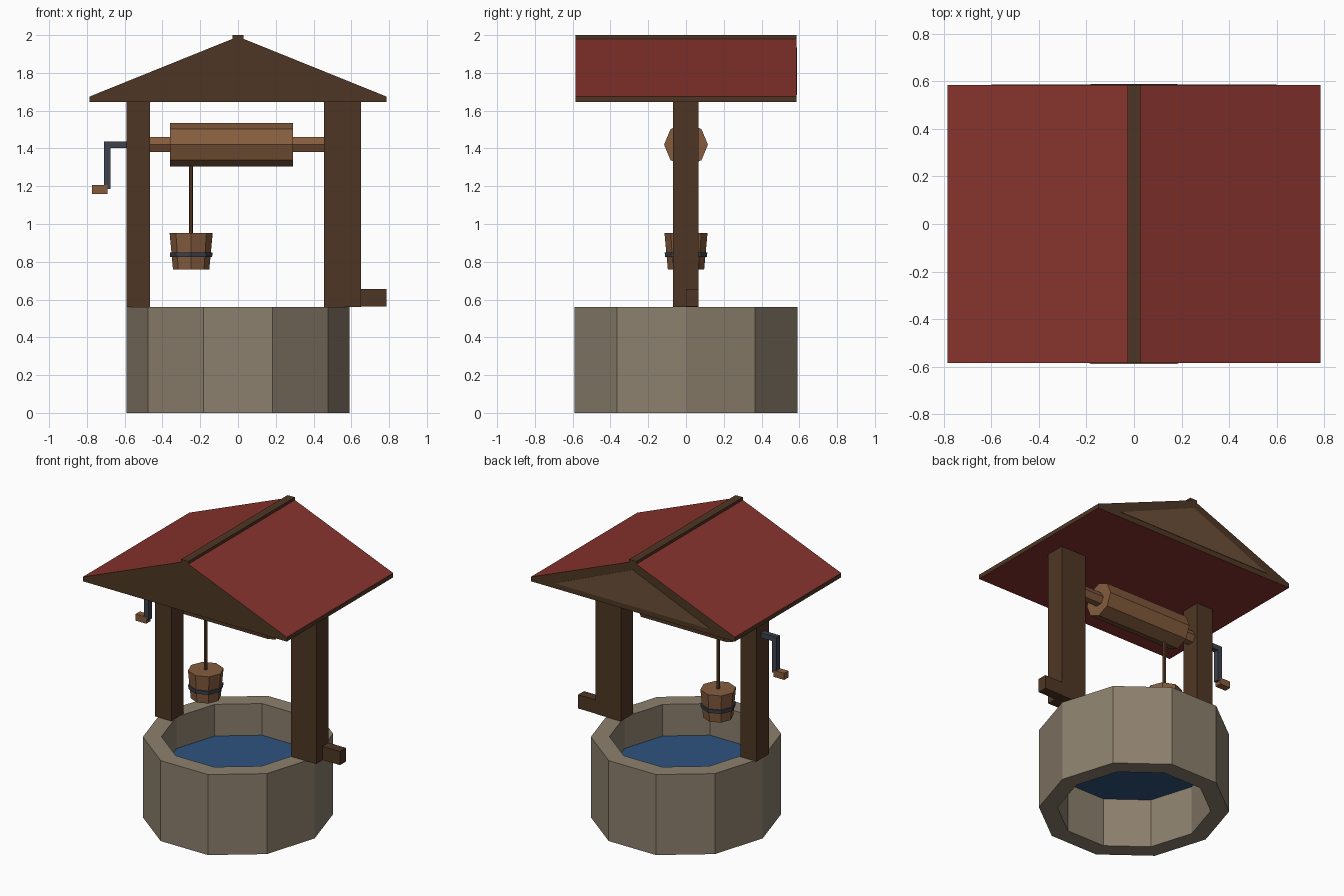
import bpy
import bmesh
from math import cos, sin, pi

default = bpy.data.objects.get("Cube")
if default:
    bpy.data.objects.remove(default, do_unlink=True)


def material(name, *rgb):
    mat = bpy.data.materials.new(name)
    mat.use_nodes = True
    mat.diffuse_color = (*rgb, 1)
    mat.node_tree.nodes["Principled BSDF"].inputs["Base Color"].default_value = (*rgb, 1)
    return mat


stone = material("stone", 0.262, 0.216, 0.153)
red = material("red_shingle", 0.242, 0.033, 0.026)
dark_wood = material("dark_wood", 0.078, 0.037, 0.018)
light_wood = material("light_wood", 0.235, 0.107, 0.048)
panel_wood = material("panel_wood", 0.147, 0.08, 0.04)
rope_brown = material("rope_brown", 0.112, 0.054, 0.023)
water_blue = material("water_blue", 0.027, 0.084, 0.209)
iron = material("dark_iron", 0.047, 0.054, 0.072)


def finish(name, bm, *mats):
    bmesh.ops.recalc_face_normals(bm, faces=bm.faces)
    mesh = bpy.data.meshes.new(name)
    bm.to_mesh(mesh)
    bm.free()
    for mat in mats:
        mesh.materials.append(mat)
    obj = bpy.data.objects.new(name, mesh)
    bpy.context.collection.objects.link(obj)
    return obj


def box(name, xs, ys, zs, mat):
    """Box between the given limits on each axis."""
    bm = bmesh.new()
    bmesh.ops.create_cube(bm, size=1)
    for v in bm.verts:
        for i, (low, high) in enumerate((xs, ys, zs)):
            v.co[i] = high if v.co[i] > 0 else low
    return finish(name, bm, mat)


def lathe(name, sides, rings, mat, centre=(0, 0), along_x=False, stretch=1, closed=False):
    """Faceted solid from (radius, height) rings, along z or along x."""
    bm = bmesh.new()
    loops = []
    for r, h in rings:
        loop = []
        for k in range(sides):
            a = 2 * pi * k / sides
            u, v = centre[0] + r * cos(a), centre[1] + r * sin(a) * stretch
            loop.append(bm.verts.new((h, u, v) if along_x else (u, v, h)))
        loops.append(loop)
    pairs = list(zip(loops, loops[1:]))
    if closed:
        pairs.append((loops[-1], loops[0]))
    else:
        bm.faces.new(loops[0])
        if len(loops) > 1:
            bm.faces.new(loops[-1])
    for a, b in pairs:
        for k in range(sides):
            n = (k + 1) % sides
            bm.faces.new((a[k], a[n], b[n], b[k]))
    return finish(name, bm, mat)


def gable(name, profile, y0, y1, *mats):
    """Profile in x and z, extruded from y0 to y1."""
    bm = bmesh.new()
    face = bm.faces.new([bm.verts.new((x, y0, z)) for x, z in profile])
    new = bmesh.ops.extrude_face_region(bm, geom=[face])["geom"]
    moved = [g for g in new if isinstance(g, bmesh.types.BMVert)]
    bmesh.ops.translate(bm, verts=moved, vec=(0, y1 - y0, 0))
    return finish(name, bm, *mats)


# Well wall, open at both ends, with water inside
lathe("well_wall", 10, [(0.59, 0), (0.59, 0.56), (0.475, 0.56), (0.475, 0)],
      stone, stretch=1.05, closed=True)
lathe("water", 10, [(0.476, 0.34)], water_blue, stretch=1.05)

# Posts and the side bracket
box("right_post", (-0.59, -0.465), (-0.068, 0.066), (0.56, 1.65), dark_wood)
box("left_post", (0.455, 0.65), (-0.068, 0.066), (0.56, 1.65), dark_wood)
box("side_bracket", (0.65, 0.785), (0, 0.066), (0.562, 0.657), dark_wood)

# Roof: red slopes and soffit, brown gables and fascias
roof = gable("roof", [(-0.785, 1.645), (0.785, 1.645), (0.785, 1.675),
                      (0, 1.992), (-0.785, 1.675)], -0.585, 0.585, dark_wood, red)
for poly in roof.data.polygons:
    poly.material_index = int(abs(poly.normal.z) > 0.5)
box("ridge_cap", (-0.028, 0.028), (-0.585, 0.585), (1.97, 2), dark_wood)
gable("back_gable_panel", [(-0.6, 1.682), (0.6, 1.682), (0, 1.935)],
      0.583, 0.588, panel_wood)

# Winch
lathe("axle", 6, [(0.046, -0.5), (0.046, 0.5)], light_wood, (0, 1.42), along_x=True)
lathe("drum", 8, [(0.116, -0.36), (0.116, 0.29)], light_wood, (0, 1.42), along_x=True)
box("crank_shaft", (-0.71, -0.58), (-0.018, 0.018), (1.403, 1.438), iron)
box("crank_arm", (-0.71, -0.675), (-0.018, 0.018), (1.185, 1.438), iron)
box("crank_handle", (-0.772, -0.69), (-0.023, 0.023), (1.16, 1.206), light_wood)

# Rope and bucket
bucket_at = (-0.248, 0)
lathe("rope", 6, [(0.011, 0.94), (0.011, 1.32)], rope_brown, bucket_at)
lathe("bucket", 8, [(0.096, 0.758), (0.114, 0.952)], light_wood, bucket_at)
lathe("bucket_band", 8, [(0.111, 0.825), (0.113, 0.85)], iron, bucket_at)
